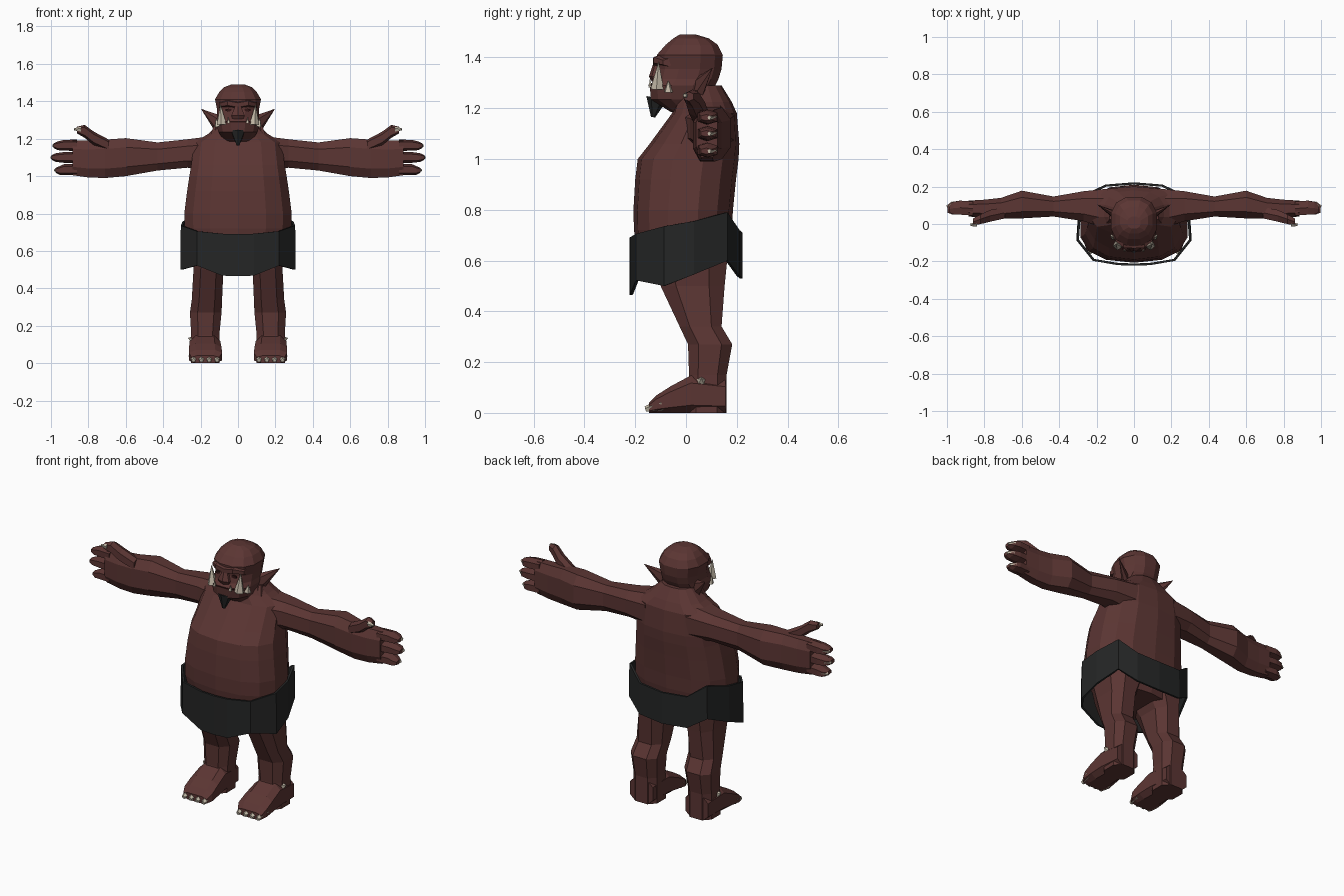
import bpy, bmesh, math
from mathutils import Vector


def material(name, rgb):
    m = bpy.data.materials.new(name)
    m.diffuse_color = (*rgb, 1)
    return m


SKIN = material("red brown skin", (0.105, 0.036, 0.033))
CLOTH = material("charcoal cloth", (0.018, 0.019, 0.019))
BONE = material("bone", (0.55, 0.49, 0.39))
DARK = material("dark eye", (0.03, 0.008, 0.008))


def finish(name, bm, mat, mirror):
    bmesh.ops.recalc_face_normals(bm, faces=bm.faces)
    me = bpy.data.meshes.new(name)
    bm.to_mesh(me)
    bm.free()
    me.materials.append(mat)
    ob = bpy.data.objects.new(name, me)
    bpy.context.collection.objects.link(ob)
    if mirror:
        ob.modifiers.new("mirror", 'MIRROR')
    return ob


def loft(name, axis, rows, mat=SKIN, n=8, p=0.75, mirror=False):
    """Skin rounded-box rings (t, a0, a1, b0, b1) placed along an axis."""
    bm = bmesh.new()
    angs = [2 * math.pi * (i + 0.5) / n for i in range(n)]
    sq = lambda v: math.copysign(abs(v) ** p, v) if abs(v) > 1e-6 else 0
    ring = [(sq(math.cos(a)), sq(math.sin(a))) for a in angs]
    mu, mv = max(r[0] for r in ring), max(r[1] for r in ring)
    loops = []
    for t, a0, a1, b0, b1 in rows:
        loop = []
        for u, v in ring:
            co = [(a0 + a1) / 2 + u / mu * (a1 - a0) / 2,
                  (b0 + b1) / 2 + v / mv * (b1 - b0) / 2]
            co.insert("xyz".index(axis), t)
            loop.append(bm.verts.new(co))
        loops.append(loop)
    for A, B in zip(loops, loops[1:]):
        for i in range(n):
            j = (i + 1) % n
            bm.faces.new((A[i], A[j], B[j], B[i]))
    bm.faces.new(loops[0])
    bm.faces.new(loops[-1])
    return finish(name, bm, mat, mirror)


def spike(name, a, b, r, mat=BONE, tip=0.0, n=5, flat=1.0, mirror=True):
    """Cone from a to b; flat squashes its section."""
    a, b = Vector(a), Vector(b)
    bm = bmesh.new()
    bmesh.ops.create_cone(bm, cap_ends=True, segments=n, radius1=r,
                          radius2=r * tip, depth=(b - a).length)
    rot = (b - a).to_track_quat('Z', 'Y')
    for v in bm.verts:
        v.co.x *= flat
        v.co = rot @ v.co + (a + b) / 2
    return finish(name, bm, mat, mirror)


# Torso, from pelvis to hunched neck
loft("torso", 'z', [
    (0.54, -.20, .20, -.15, .15), (0.62, -.26, .26, -.19, .165),
    (0.72, -.285, .285, -.205, .18), (0.80, -.287, .287, -.207, .185),
    (0.92, -.272, .272, -.20, .197), (1.00, -.26, .26, -.19, .207),
    (1.06, -.25, .25, -.143, .21), (1.18, -.235, .235, -.055, .20),
    (1.225, -.16, .16, -.04, .18), (1.29, -.09, .09, -.02, .14)], n=14, p=0.8)

# Head with heavy jaw
loft("head", 'z', [
    (1.185, -.07, .07, -.06, .08), (1.235, -.105, .105, -.138, .10),
    (1.29, -.118, .118, -.143, .115), (1.315, -.112, .112, -.122, .128),
    (1.355, -.112, .112, -.112, .14), (1.41, -.123, .123, -.115, .145),
    (1.45, -.10, .10, -.08, .125), (1.475, -.075, .075, -.05, .09),
    (1.49, -.035, .035, -.025, .04)], n=12, p=0.85)
loft("brow", 'x', [
    (-.10, -.09, -.05, 1.365, 1.395), (-.055, -.128, -.07, 1.37, 1.41),
    (0, -.13, -.08, 1.36, 1.40), (.055, -.128, -.07, 1.37, 1.41),
    (.10, -.09, -.05, 1.365, 1.395)], n=6)
loft("nose", 'z', [
    (1.305, -.03, .03, -.135, -.09), (1.325, -.035, .035, -.146, -.09),
    (1.38, -.013, .013, -.128, -.09)], n=6)
loft("eye", 'y', [(-.113, .036, .066, 1.345, 1.361),
                  (-.105, .036, .066, 1.345, 1.361)], DARK, n=6, mirror=True)
loft("mouth_line", 'z', [(1.288, -.065, .065, -.147, -.10),
                         (1.293, -.065, .065, -.147, -.10)], DARK, n=8)
spike("beard", (0, -.115, 1.24), (0, -.13, 1.165), .042, CLOTH, tip=0.2, n=6)
spike("tusk", (.086, -.112, 1.275), (.094, -.108, 1.385), .028)
spike("cheek_tusk", (.108, -.068, 1.265), (.118, -.07, 1.31), .02)
spike("tooth", (.05, -.14, 1.283), (.052, -.142, 1.318), .01, n=4)

# Ears with hanging lobes
spike("ear", (.095, .045, 1.275), (.198, .105, 1.36), .05, SKIN, n=6, flat=0.45)
loft("ear_lobe", 'z', [
    (1.165, .125, .14, .0, .02), (1.185, .11, .155, -.012, .032),
    (1.21, .112, .15, -.01, .03), (1.27, .105, .13, .02, .05)], n=6, mirror=True)

# Arm with palm, fingers, thumb and nails
loft("arm", 'x', [
    (.13, -.03, .19, 1.03, 1.215), (.27, .015, .175, 1.045, 1.197),
    (.43, .04, .147, 1.03, 1.18), (.60, .03, .178, 1.0, 1.203),
    (.71, .028, .14, .99, 1.195), (.80, .033, .13, .993, 1.19),
    (.885, .04, .125, 1.005, 1.19)], n=8, mirror=True)
for i, (z, tip, drop) in enumerate([(1.165, .99, -.002), (1.10, 1.0, 0),
                                    (1.035, .98, -.004)]):
    loft(f"finger_{i + 1}", 'x', [
        (.86, .045, .12, z - .03, z + .03), (.93, .05, .125, z - .029, z + .029),
        (tip - .025, .052, .118, z - .024 + drop, z + .022 + drop),
        (tip - .004, .06, .10, z - .012 + drop, z + .012 + drop)],
        n=6, mirror=True)
    spike(f"finger_nail_{i + 1}", (tip - .035, .108, z + drop),
          (tip, .092, z + drop), .016, tip=0.5)
loft("thumb", 'x', [
    (.69, .03, .09, 1.13, 1.195), (.77, .012, .075, 1.165, 1.237),
    (.82, .0, .052, 1.205, 1.274), (.86, -.008, .03, 1.228, 1.264)],
    n=6, mirror=True)
spike("thumb_nail", (.84, .0, 1.25), (.875, -.005, 1.25), .014, tip=0.5)

# Legs and feet
loft("leg", 'z', [
    (0, .10, .25, .0, .16), (.15, .10, .25, .012, .16),
    (.27, .088, .257, .008, .182), (.34, .085, .247, -.025, .14),
    (.50, .078, .238, -.10, .152), (.63, .02, .25, -.14, .165)], n=8, mirror=True)
loft("foot", 'y', [
    (.155, .105, .25, 0, .13), (.02, .095, .258, 0, .148),
    (-.06, .088, .262, 0, .105), (-.115, .085, .262, 0, .07),
    (-.145, .10, .25, 0, .04)], n=8, p=0.6, mirror=True)
for i in range(4):
    x = .112 + i * .042
    spike(f"toe_claw_{i + 1}", (x, -.095, .032), (x, -.16, .014), .028, tip=0.4)
spike("ankle_spur", (.235, .06, .122), (.268, .06, .135), .03)

# Loincloth: half outline (x, y, top, bottom) from front to back, mirrored
bm = bmesh.new()
cols = [(0, -.217, .69, .465), (.085, -.214, .692, .468), (.215, -.192, .705, .522),
        (.30, -.085, .735, .50), (.292, .03, .755, .545), (.245, .16, .79, .60),
        (.15, .205, .72, .54), (0, .217, .71, .53)]
pairs = [(bm.verts.new((x, y, t)), bm.verts.new((x * 1.01, y, b)))
         for x, y, t, b in cols]
for (a, b), (c, d) in zip(pairs, pairs[1:]):
    bm.faces.new((a, b, d, c))
cloth = finish("loincloth", bm, CLOTH, True)
solid = cloth.modifiers.new("thickness", 'SOLIDIFY')
solid.thickness = 0.012
solid.offset = 0
